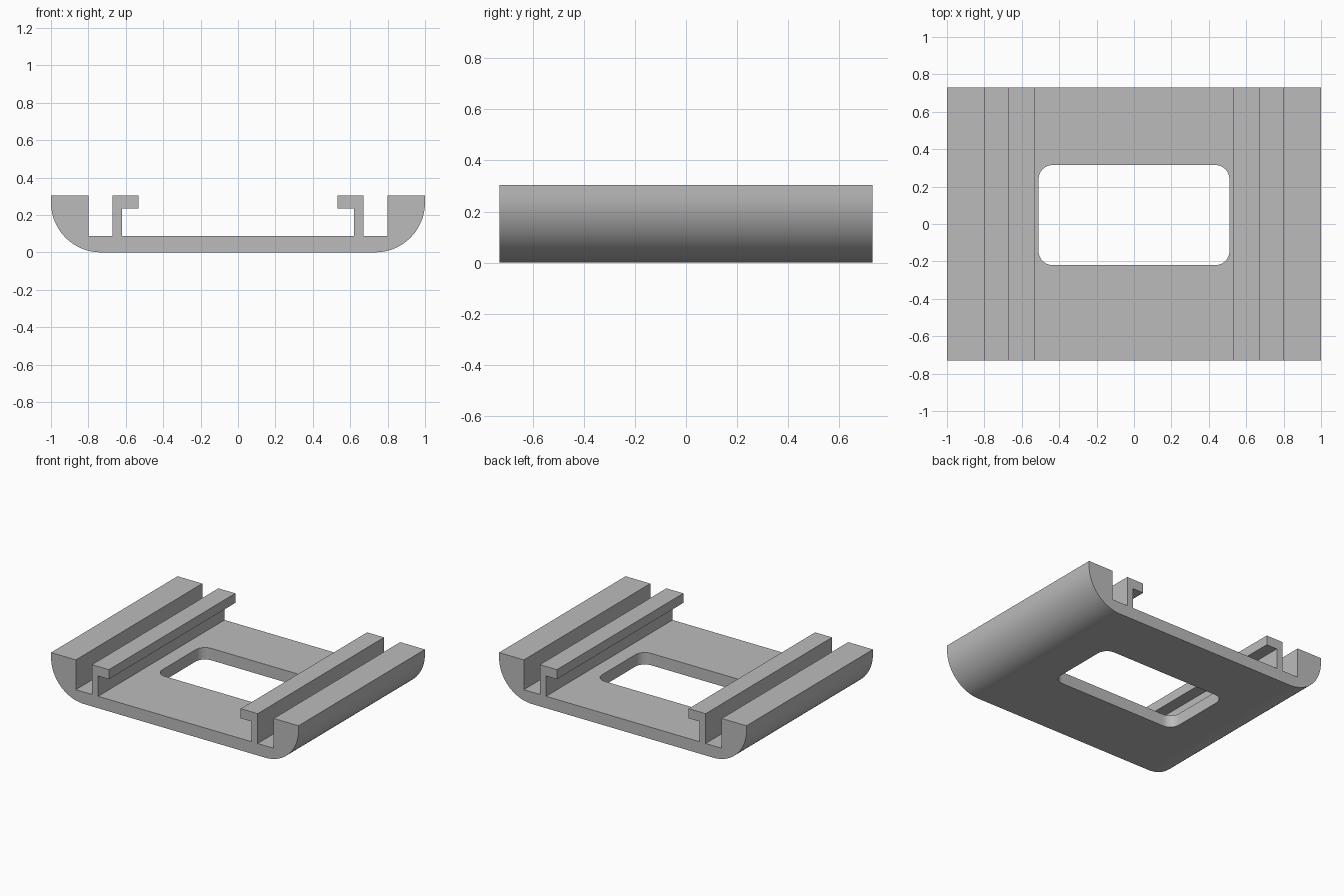
import bpy, bmesh
from math import pi, sin, cos

if "Cube" in bpy.data.objects:
    bpy.data.objects.remove(bpy.data.objects["Cube"], do_unlink=True)

DEPTH = 0.73      # half length along y
TOP = 0.305
FLOOR = 0.087
ROUND = 0.267     # radius of the lower outer edges

grey = bpy.data.materials.new("plain_grey")
grey.use_nodes = True
colour = (0.5, 0.5, 0.5, 1)
grey.diffuse_color = colour
grey.node_tree.nodes["Principled BSDF"].inputs["Base Color"].default_value = colour


def arc(cx, cy, r, start, end, steps):
    return [(cx + r * cos(start + (end - start) * i / steps),
             cy + r * sin(start + (end - start) * i / steps))
            for i in range(steps + 1)]


def prism(name, points, to_3d, offset):
    """Extrude a closed outline into a solid."""
    bm = bmesh.new()
    face = bm.faces.new([bm.verts.new(to_3d(a, b)) for a, b in points])
    new = bmesh.ops.extrude_face_region(bm, geom=[face])["geom"]
    bmesh.ops.translate(bm, vec=offset,
                        verts=[v for v in new if isinstance(v, bmesh.types.BMVert)])
    bmesh.ops.recalc_face_normals(bm, faces=bm.faces)
    mesh = bpy.data.meshes.new(name)
    bm.to_mesh(mesh)
    bm.free()
    mesh.materials.append(grey)
    obj = bpy.data.objects.new(name, mesh)
    bpy.context.collection.objects.link(obj)
    return obj


# Tray cross-section: rounded edge, outer rail, slot, hooked inner rail, floor
half = arc(1 - ROUND, ROUND, ROUND, -pi / 2, 0, 24)
half += [(1, TOP), (0.80, TOP), (0.80, FLOOR), (0.67, FLOOR), (0.67, TOP),
         (0.533, TOP), (0.533, 0.235), (0.62, 0.235), (0.62, FLOOR)]
outline = half + [(-x, z) for x, z in reversed(half)]
tray = prism("rail_tray", outline, lambda x, z: (x, -DEPTH, z), (0, 2 * DEPTH, 0))

# Rounded window through the floor
x1, y0, y1, r = 0.51, -0.22, 0.315, 0.075
corners = [(x1 - r, y1 - r), (r - x1, y1 - r), (r - x1, y0 + r), (x1 - r, y0 + r)]
window = []
for i, (cx, cy) in enumerate(corners):
    window += arc(cx, cy, r, i * pi / 2, (i + 1) * pi / 2, 10)
cutter = prism("window_cutter", window, lambda x, y: (x, y, -0.1), (0, 0, 0.3))
cutter.hide_render = True

cut = tray.modifiers.new("window", 'BOOLEAN')
cut.operation = 'DIFFERENCE'
cut.solver = 'EXACT'
cut.object = cutter

bpy.ops.object.select_all(action='DESELECT')
tray.select_set(True)
bpy.context.view_layer.objects.active = tray
bpy.ops.object.modifier_apply(modifier=cut.name)
bpy.data.objects.remove(cutter, do_unlink=True)

# Smooth the curved edges, keep the corners crisp
bpy.ops.object.shade_smooth_by_angle(angle=pi / 6)
